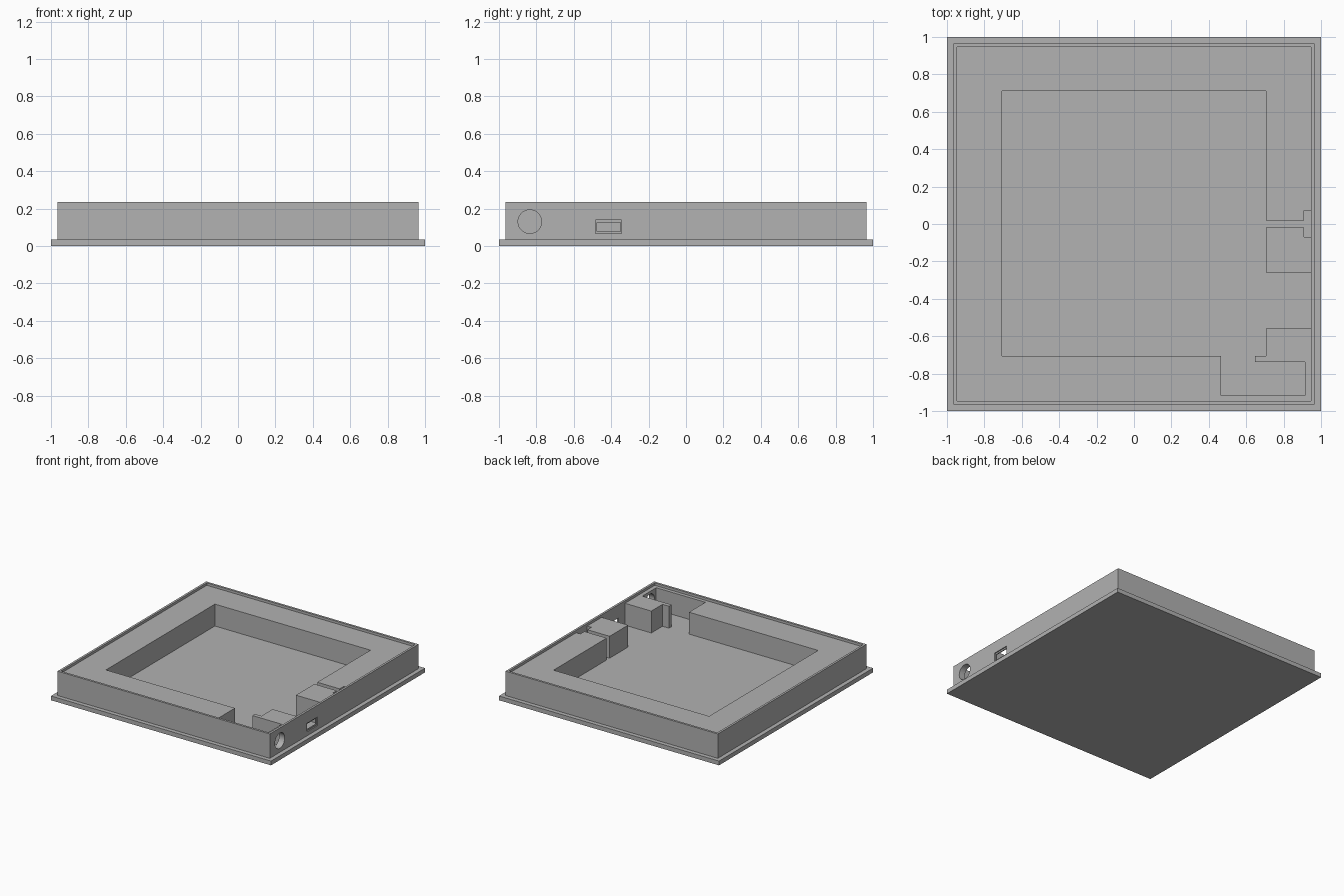
import bpy
import bmesh
from math import radians

if "Cube" in bpy.data.objects:
    bpy.data.objects.remove(bpy.data.objects["Cube"], do_unlink=True)

grey = bpy.data.materials.new("mid grey")
grey.use_nodes = True
colour = (0.445, 0.445, 0.445, 1)
grey.diffuse_color = colour
grey.node_tree.nodes["Principled BSDF"].inputs["Base Color"].default_value = colour


def prism(name, outline, bottom, top):
    """Extrude a flat xy outline from bottom to top."""
    bm = bmesh.new()
    face = bm.faces.new([bm.verts.new((x, y, bottom)) for x, y in outline])
    new = bmesh.ops.extrude_face_region(bm, geom=[face])["geom"]
    for v in new:
        if isinstance(v, bmesh.types.BMVert):
            v.co.z = top
    bmesh.ops.recalc_face_normals(bm, faces=bm.faces)
    mesh = bpy.data.meshes.new(name)
    bm.to_mesh(mesh)
    bm.free()
    mesh.materials.append(grey)
    obj = bpy.data.objects.new(name, mesh)
    bpy.context.collection.objects.link(obj)
    return obj


def rect(x0, x1, y0, y1):
    return [(x0, y0), (x1, y0), (x1, y1), (x0, y1)]


def cut(target, cutter):
    """Subtract the cutter from the target, then discard the cutter."""
    cutter.hide_render = True
    mod = target.modifiers.new("cut", "BOOLEAN")
    mod.operation = "DIFFERENCE"
    mod.solver = "EXACT"
    mod.object = cutter
    bpy.context.view_layer.objects.active = target
    bpy.ops.object.modifier_apply(modifier=mod.name)
    bpy.data.objects.remove(cutter, do_unlink=True)


OUTER, LIP = 0.965, 0.947
FLOOR, LEDGE, TOP = 0.035, 0.215, 0.235

# Wide base plate, whose top is also the pocket floor
prism("base_plate", rect(-1, 1, -1, 1), 0, FLOOR)

# Body block with a thin raised rim
body = prism("body_frame", rect(-OUTER, OUTER, -OUTER, OUTER), 0.02, TOP)
cut(body, prism("rim_cutter", rect(-LIP, LIP, -LIP, LIP), LEDGE, 0.3))

# Pocket with cable slot, port bay and connector bay
pocket = [
    (-0.707, 0.71), (0.707, 0.71),
    (0.707, 0.02), (0.91, 0.02), (0.91, 0.073), (LIP, 0.073),
    (LIP, -0.07), (0.91, -0.07), (0.91, -0.018), (0.707, -0.018),
    (0.707, -0.258), (LIP, -0.258), (LIP, -0.56), (0.707, -0.56),
    (0.707, -0.705), (0.648, -0.705), (0.648, -0.738), (0.914, -0.738),
    (0.914, -0.918), (0.466, -0.918), (0.466, -0.705), (-0.707, -0.705),
]
cut(body, prism("pocket_cutter", pocket, 0, 0.3))

# Rectangular port: shallow outer recess and a through opening
cut(body, prism("port_recess_cutter", rect(0.956, 1, -0.483, -0.345), 0.068, 0.138))
cut(body, prism("port_cutter", rect(0.93, 1, -0.477, -0.351), 0.078, 0.126))

# Round connector hole
bpy.ops.mesh.primitive_cylinder_add(vertices=48, radius=0.063, depth=0.2,
                                    location=(0.96, -0.835, 0.13),
                                    rotation=(0, radians(90), 0))
hole = bpy.context.object
hole.name = "round_hole_cutter"
hole.data.materials.append(grey)
cut(body, hole)

# Smooth the round hole, keep all corners sharp
bpy.ops.object.select_all(action="DESELECT")
body.select_set(True)
bpy.context.view_layer.objects.active = body
bpy.ops.object.shade_smooth_by_angle(angle=radians(30))
